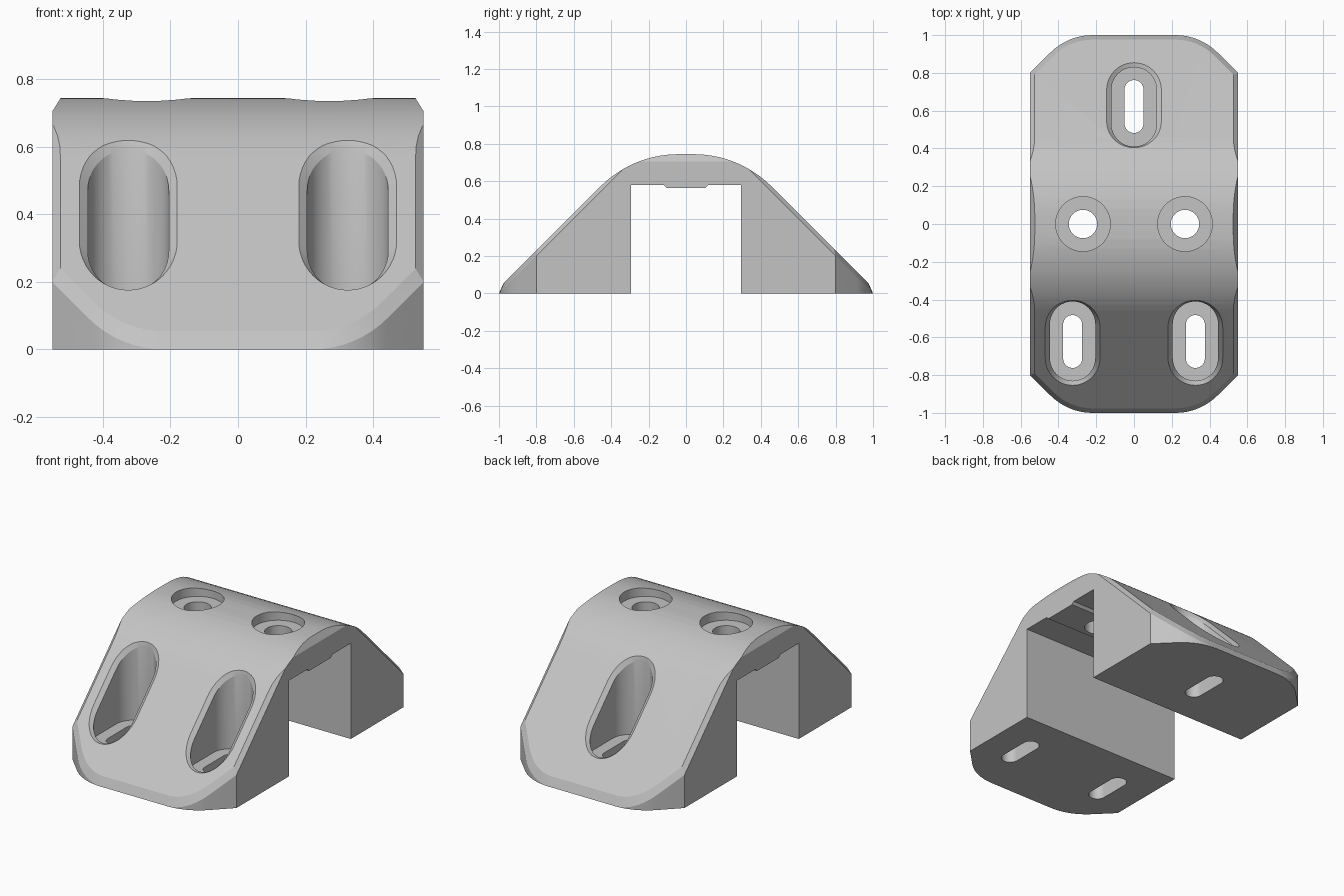
import bpy, bmesh
from math import sin, cos, pi, radians
from mathutils import Vector

cube = bpy.data.objects.get("Cube")
if cube:
    bpy.data.objects.remove(cube, do_unlink=True)

WIDTH, SLOPE, TOP = 0.55, 1.03, 0.745   # half width, slope height at y=0, crown height
INSIDE = Vector((0, 0, 0.3))

grey = bpy.data.materials.new("light_grey")
grey.use_nodes = True
grey.diffuse_color = (0.55, 0.55, 0.55, 1)
grey.node_tree.nodes["Principled BSDF"].inputs["Base Color"].default_value = grey.diffuse_color


def make_object(name, bm):
    bmesh.ops.recalc_face_normals(bm, faces=bm.faces)
    mesh = bpy.data.meshes.new(name)
    bm.to_mesh(mesh)
    bm.free()
    obj = bpy.data.objects.new(name, mesh)
    bpy.context.collection.objects.link(obj)
    mesh.materials.append(grey)
    return obj


def loft(rings):
    """Closed solid through matching rings of points."""
    bm = bmesh.new()
    loops = [[bm.verts.new(p) for p in ring] for ring in rings]
    n = len(loops[0])
    for a, b in zip(loops, loops[1:]):
        for i in range(n):
            j = (i + 1) % n
            bm.faces.new((a[i], a[j], b[j], b[i]))
    bm.faces.new(loops[0])
    bm.faces.new(loops[-1])
    return bm


def extrude_x(profile, half):
    return loft([[(x, y, z) for y, z in profile] for x in (-half, half)])


def stadium(cx, cy, r, half_len=0, n=24):
    """Outline rounded at both y ends; a circle when half_len equals r."""
    pts = []
    for k, s in ((0, 1), (pi, -1)):
        for i in range(n + 1):
            if half_len == r and i == n:
                continue
            a = k + pi * i / n
            pts.append((cx + r * cos(a), cy + s * (half_len - r) + r * sin(a)))
    return pts


def prism(outline, z0, z1):
    return loft([[(x, y, z) for x, y in outline] for z in (z0, z1)])


def trim(bm, a, b, c):
    """Cut the convex body by the plane through three points, keeping the inside."""
    no = (b - a).cross(c - a).normalized()
    if no.dot(a - INSIDE) < 0:
        no = -no
    bmesh.ops.bisect_plane(bm, geom=bm.verts[:] + bm.edges[:] + bm.faces[:], dist=1e-5,
                           plane_co=a, plane_no=no, clear_outer=True)
    rim = [e for e in bm.edges if e.is_boundary]
    if rim:
        bmesh.ops.holes_fill(bm, edges=rim, sides=0)


# Side profile: two 45 degree slopes joined by a rounded crown
flat = 0.04
R = (SLOPE - TOP - flat) / (2 ** 0.5 - 1)
crown = [(flat + R * sin(pi / 4 * i / 10), TOP - R + R * cos(pi / 4 * i / 10)) for i in range(11)]
half = crown + [(SLOPE, 0)]
bm = extrude_x(half[::-1] + [(-y, z) for y, z in half], WIDTH)

# Plan outline of one corner: straight side, 45 degree cut, round to the end
r = 0.314
arc = [(0.22 + r * sin(pi / 4 * i / 8), 1 - r + r * cos(pi / 4 * i / 8)) for i in range(9)]
outline = [(0, 1)] + arc + [(WIDTH, 0.8), (WIDTH, 0.3)]

# Corner walls and the bevel running round the edge of each slope
for sx in (1, -1):
    for sy in (1, -1):
        for (x0, y0), (x1, y1) in zip(outline, outline[1:]):
            d = Vector((x1 - x0, y1 - y0)).normalized()
            n = Vector((-d.y, d.x)) * 0.024
            a = Vector((sx * x0, sy * y0, 1 - y0))
            b = Vector((sx * x1, sy * y1, 1 - y1))
            c = Vector((sx * (x0 - n.x), sy * (y0 - n.y), SLOPE - (y0 - n.y)))
            if abs(d.x) > 0.01 and abs(d.y) > 0.01:
                trim(bm, a, b, a + Vector((0, 0, 1)))
            trim(bm, a, b, c)
    # Bevel along each side of the crown
    trim(bm, Vector((sx * WIDTH, 0, 0.705)), Vector((sx * WIDTH, 1, 0.705)),
         Vector((sx * 0.525, 0, TOP)))
bracket = make_object("bracket_body", bm)

# Channel beneath the crown, with a shallow rib in its ceiling
side = [(0.295, -0.1), (0.295, 0.58), (0.12, 0.58), (0.105, 0.565)]
cutters = [make_object("channel_cutter", extrude_x(side + [(-y, z) for y, z in side[::-1]], 1))]


# Screw slots sunk into the slopes
def slot(name, x, s):
    floor = stadium(x, s * 0.62, 0.12, 0.21)
    lip = stadium(x, s * 0.628, 0.145, 0.226)
    pocket = loft([
        [(px, py, 0.14) for px, py in floor],
        [(px, py, 1.002 - abs(py)) for px, py in floor],
        [(px, py, SLOPE - abs(py)) for px, py in lip],
        [(px, py, 1.2) for px, py in lip]])
    cutters.append(make_object(name + "_pocket_cutter", pocket))
    hole = prism(stadium(x, s * 0.622, 0.05, 0.14), -0.1, 0.25)
    cutters.append(make_object(name + "_hole_cutter", hole))


slot("front_right_slot", -0.325, -1)
slot("front_left_slot", 0.325, -1)
slot("back_slot", 0, 1)

# Counterbored holes in the crown
for name, x in (("right", -0.27), ("left", 0.27)):
    cutters.append(make_object(name + "_counterbore_cutter",
                               prism(stadium(x, 0, 0.145, 0.145), 0.69, 1)))
    cutters.append(make_object(name + "_bolt_hole_cutter",
                               prism(stadium(x, 0, 0.075, 0.075), 0.4, 0.9)))

# Apply the cuts, then remove the cutters
bpy.ops.object.select_all(action='DESELECT')
bpy.context.view_layer.objects.active = bracket
bracket.select_set(True)
for cutter in cutters:
    cutter.hide_render = True
    mod = bracket.modifiers.new(cutter.name, 'BOOLEAN')
    mod.operation = 'DIFFERENCE'
    mod.solver = 'EXACT'
    mod.object = cutter
    bpy.ops.object.modifier_apply(modifier=mod.name)
    bpy.data.objects.remove(cutter, do_unlink=True)

bpy.ops.object.shade_smooth_by_angle(angle=radians(15))
